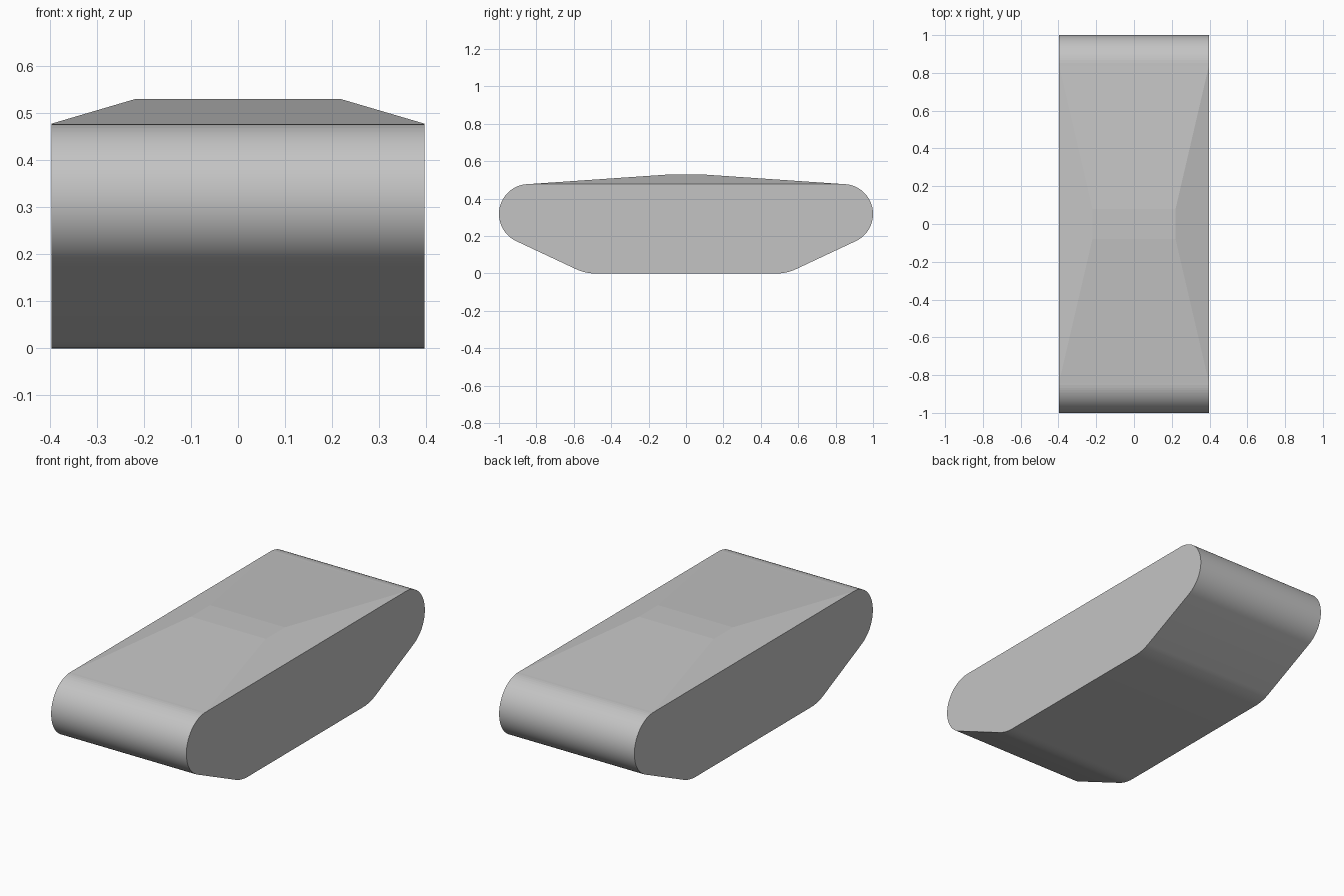
import bpy, bmesh
from math import sin, cos, radians

cube = bpy.data.objects.get("Cube")
if cube:
    bpy.data.objects.remove(cube, do_unlink=True)

HALF_WIDTH = 0.397
SLOPE = 25  # rise of the underside ramps, in degrees

grey = bpy.data.materials.new("plain grey")
grey.use_nodes = True
colour = (0.55, 0.55, 0.55, 1)
grey.diffuse_color = colour
grey.node_tree.nodes["Principled BSDF"].inputs["Base Color"].default_value = colour


def arc(y, z, radius, start, end, steps):
    """Points on a circle in the side plane, angles in degrees."""
    angles = [radians(start + (end - start) * i / steps) for i in range(steps + 1)]
    return [(y + radius * cos(a), z + radius * sin(a)) for a in angles]


# Side profile: rounded underside bend, ramp, round end, then its mirror
half = arc(0.485, 0.24, 0.24, -90, -90 + SLOPE, 6)
half += arc(0.84, 0.318, 0.16, -90 + SLOPE, 90, 32)
profile = half + [(-y, z) for y, z in reversed(half)]

# Extrude the profile across the width
bm = bmesh.new()
side = bm.faces.new([bm.verts.new((-HALF_WIDTH, y, z)) for y, z in profile])
result = bmesh.ops.extrude_face_region(bm, geom=[side], use_keep_orig=True)
moved = [v for v in result["geom"] if isinstance(v, bmesh.types.BMVert)]
bmesh.ops.translate(bm, vec=(2 * HALF_WIDTH, 0, 0), verts=moved)
bmesh.ops.recalc_face_normals(bm, faces=bm.faces)

# Raise the flat top into a shallow hipped crown
top = max((f for f in bm.faces if f.normal.z > 0.999),
          key=lambda f: f.calc_area())
bmesh.ops.inset_individual(bm, faces=[top], thickness=0.1)
for v in top.verts:
    v.co = (0.22 if v.co.x > 0 else -0.22, 0.08 if v.co.y > 0 else -0.08, 0.53)

# Smooth only the round ends and underside bends
bm.normal_update()
for f in bm.faces:
    f.smooth = len(f.verts) == 4 and f.normal.z < 0.95 and abs(f.normal.x) < 0.1
for e in bm.edges:
    e.smooth = e.calc_face_angle(0) < radians(20)

mesh = bpy.data.meshes.new("hull")
bm.to_mesh(mesh)
bm.free()
mesh.materials.append(grey)
hull = bpy.data.objects.new("hull", mesh)
bpy.context.collection.objects.link(hull)
